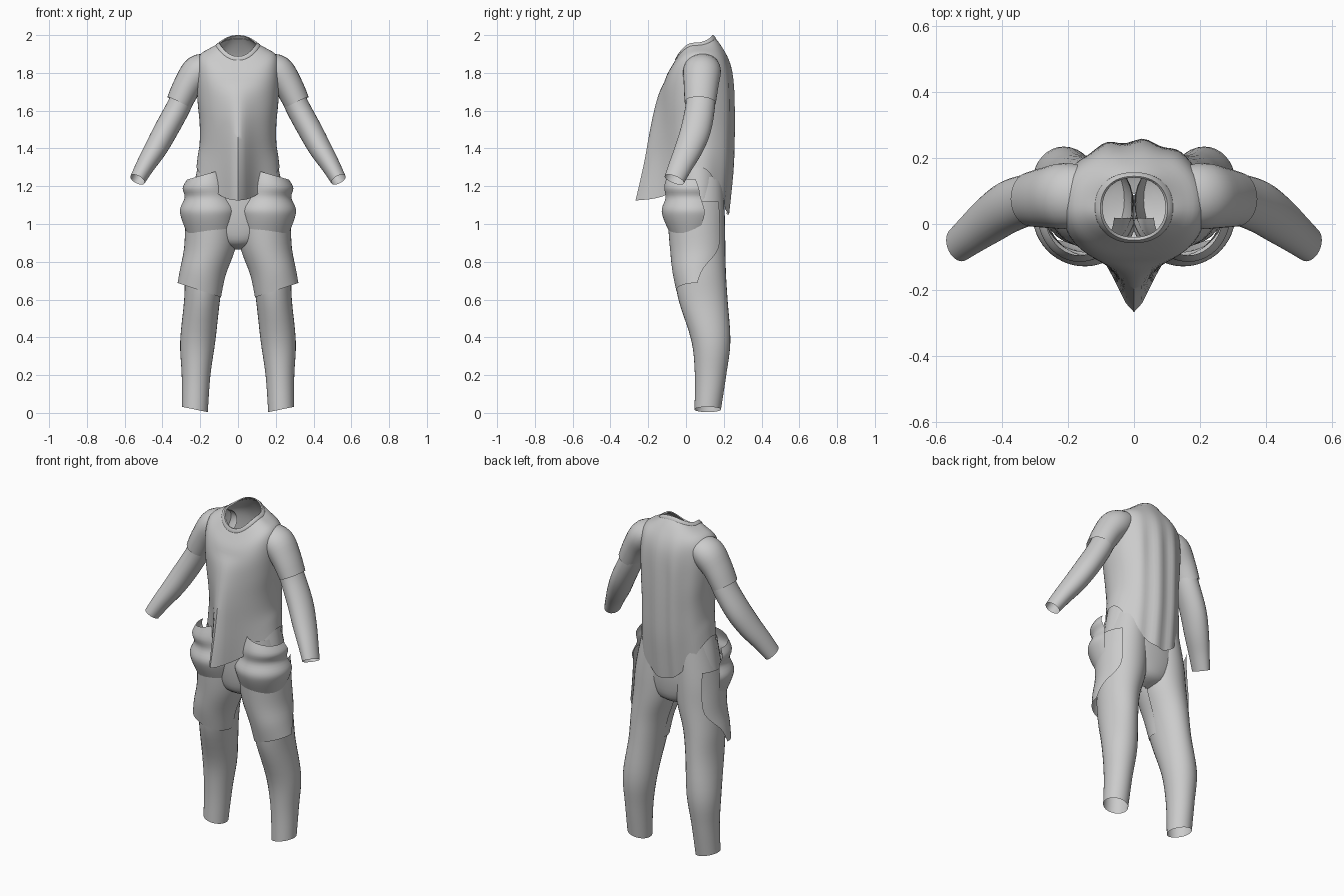
import bpy, bmesh, math
from mathutils import Vector

if "Cube" in bpy.data.objects:
    bpy.data.objects.remove(bpy.data.objects["Cube"])

cloth = bpy.data.materials.new("light_grey_cloth")
cloth.diffuse_color = (0.6, 0.6, 0.6, 1)
cloth.use_nodes = True
cloth.node_tree.nodes["Principled BSDF"].inputs["Base Color"].default_value = cloth.diffuse_color


def smooth_rows(rows, steps=4):
    """Catmull-Rom interpolation through rows of numbers."""
    out = []
    for i in range(len(rows) - 1):
        a, b = rows[max(i - 1, 0)], rows[i]
        c, d = rows[i + 1], rows[min(i + 2, len(rows) - 1)]
        for k in range(steps):
            t = k / steps
            out.append([0.5 * (2 * q + (r - p) * t + (2 * p - 5 * q + 4 * r - s) * t * t
                               + (3 * q - p - 3 * r + s) * t ** 3)
                        for p, q, r, s in zip(a, b, c, d)])
    return out + [list(rows[-1])]


def skin(name, rings, closed=True):
    """Join rings of points into an open cloth surface."""
    bm = bmesh.new()
    vs = [[bm.verts.new(p) for p in ring] for ring in rings]
    n = len(vs[0])
    for a, b in zip(vs, vs[1:]):
        for j in range(n if closed else n - 1):
            k = (j + 1) % n
            bm.faces.new((a[j], a[k], b[k], b[j]))
    bmesh.ops.recalc_face_normals(bm, faces=bm.faces)
    me = bpy.data.meshes.new(name)
    bm.to_mesh(me)
    bm.free()
    me.materials.append(cloth)
    ob = bpy.data.objects.new(name, me)
    bpy.context.collection.objects.link(ob)
    bpy.context.view_layer.objects.active = ob
    ob.select_set(True)
    bpy.ops.object.shade_smooth_by_angle(angle=math.radians(50))
    ob.select_set(False)
    return ob


def upright(name, rows, side=1, start=-180, n=32, closed=True):
    """Rows: x, y, z, rx, ry, outward tilt, end angle (degrees)."""
    rings = []
    for x, y, z, rx, ry, tilt, end in smooth_rows(rows):
        ring = []
        for j in range(n):
            a = math.radians(start + (end - start) * j / (n if closed else n - 1))
            ring.append((side * (x + rx * math.cos(a)), y + ry * math.sin(a),
                         z + tilt * math.cos(a)))
        rings.append(ring)
    return skin(name, rings, closed)


def limb(name, rows, side):
    """Rows: x, y, z, radius across, radius in depth; rings follow the path."""
    rows = smooth_rows(rows)
    pts = [Vector(r[:3]) for r in rows]
    rings = []
    for i, r in enumerate(rows):
        d = (pts[min(i + 1, len(pts) - 1)] - pts[max(i - 1, 0)]).normalized()
        u = Vector((0, 1, 0)).cross(d).normalized()
        v = d.cross(u)
        ring = []
        for j in range(28):
            a = math.tau * j / 28
            p = pts[i] + u * r[3] * math.cos(a) + v * r[4] * math.sin(a)
            ring.append((side * p.x, p.y, p.z))
        rings.append(ring)
    return skin(name, rings)


def shirt_rings(rows, n=72, grow=0.0):
    """Rows: half width, front y, back y, front z, side z, back z."""
    rings = []
    for w, yf, yb, zf, zs, zb in rows:
        ring = []
        for j in range(n):
            a = math.tau * j / n
            c, s = math.cos(a), math.sin(a)
            x = (w + grow) * math.copysign(abs(c) ** 0.9, c)
            mid = (yf + yb) / 2
            y = mid + ((yb - yf) / 2 + grow) * math.copysign(abs(s) ** 0.9, s)
            z = zs + ((zf if s < 0 else zb) - zs) * s * s
            low = min(max((1.75 - z) / 0.6, 0), 1.05)
            if s < 0:   # front cloth pulled forward to a central ridge
                y -= 0.175 * low * math.exp(-(abs(x) / 0.075) ** 1.7) * -s
            else:       # hanging folds on the back
                y += 0.007 * s * math.sin(x * 55) * min(1, max(0, (1.95 - z) * 4))
            ring.append((x, y, z))
        rings.append(ring)
    return rings


# Shirt body, open at neck and hem
shirt = [
    (.098, -.045, .142, 1.885, 1.955, 2.0),
    (.15, -.07, .185, 1.845, 1.93, 1.945),
    (.205, -.105, .225, 1.78, 1.89, 1.87),
    (.22, -.125, .245, 1.70, 1.80, 1.78),
    (.215, -.125, .252, 1.60, 1.66, 1.62),
    (.203, -.115, .252, 1.48, 1.53, 1.45),
    (.203, -.10, .247, 1.35, 1.43, 1.30),
    (.213, -.09, .233, 1.22, 1.36, 1.15),
    (.22, -.085, .222, 1.125, 1.30, 1.05)]
skin("shirt_body", shirt_rings(smooth_rows(shirt)))

# Collar band
skin("collar_band", shirt_rings([
    (.093, -.038, .138, 1.885, 1.955, 1.997),
    (.10, -.047, .143, 1.888, 1.96, 2.0),
    (.115, -.056, .155, 1.872, 1.951, 1.988),
    (.117, -.054, .155, 1.865, 1.943, 1.98)], grow=0.002))

# Seat of the trousers
upright("hips", [
    (0, .062, .865, .02, .03, 0, 180),
    (0, .062, .90, .14, .11, 0, 180),
    (0, .062, 1.0, .25, .137, 0, 180),
    (0, .062, 1.15, .242, .143, 0, 180),
    (0, .062, 1.31, .212, .14, 0, 180)], n=48)

for side, tag in ((-1, "left"), (1, "right")):
    # Short sleeve and the long under-sleeve below it
    limb("sleeve_" + tag, [
        (.13, .085, 1.845, .06, .085),
        (.205, .085, 1.81, .088, .10),
        (.265, .08, 1.735, .077, .092),
        (.312, .075, 1.643, .069, .083)], side)
    limb("arm_" + tag, [
        (.27, .08, 1.72, .062, .078),
        (.315, .075, 1.62, .064, .078),
        (.38, .052, 1.50, .064, .08),
        (.435, .015, 1.40, .06, .074),
        (.49, -.028, 1.31, .05, .063),
        (.532, -.062, 1.235, .042, .055)], side)
    # Trouser leg
    upright("leg_" + tag, [
        (.228, .115, .018, .068, .07, .014, 180),
        (.222, .13, .2, .076, .083, 0, 180),
        (.213, .132, .38, .093, .103, 0, 180),
        (.19, .09, .6, .095, .13, 0, 180),
        (.175, .075, .75, .106, .136, 0, 180),
        (.145, .07, .9, .125, .138, 0, 180),
        (.13, .065, 1.05, .128, .14, 0, 180),
        (.11, .06, 1.25, .105, .135, 0, 180)], side)
    # Loose shorts panel over the front of the leg
    upright("shorts_front_" + tag, [
        (.205, .06, .65, .115, .112, .038, 0),
        (.185, .06, .75, .12, .132, .02, 15),
        (.15, .065, .87, .136, .15, 0, 45),
        (.138, .06, 1.0, .14, .155, 0, 50),
        (.13, .06, 1.12, .14, .16, 0, 45)], side, -190, 30, False)
    # Bulging pocket with a flared open top
    upright("pocket_" + tag, [
        (.145, .03, .95, .125, .115, 0, 20),
        (.15, .03, 1.03, .15, .15, 0, 25),
        (.15, .03, 1.08, .157, .158, 0, 25),
        (.152, .03, 1.14, .13, .138, 0, 20),
        (.165, .03, 1.2, .128, .145, -.01, 15),
        (.165, .03, 1.265, .105, .125, -.03, 10)], side, -175, 30, False)
